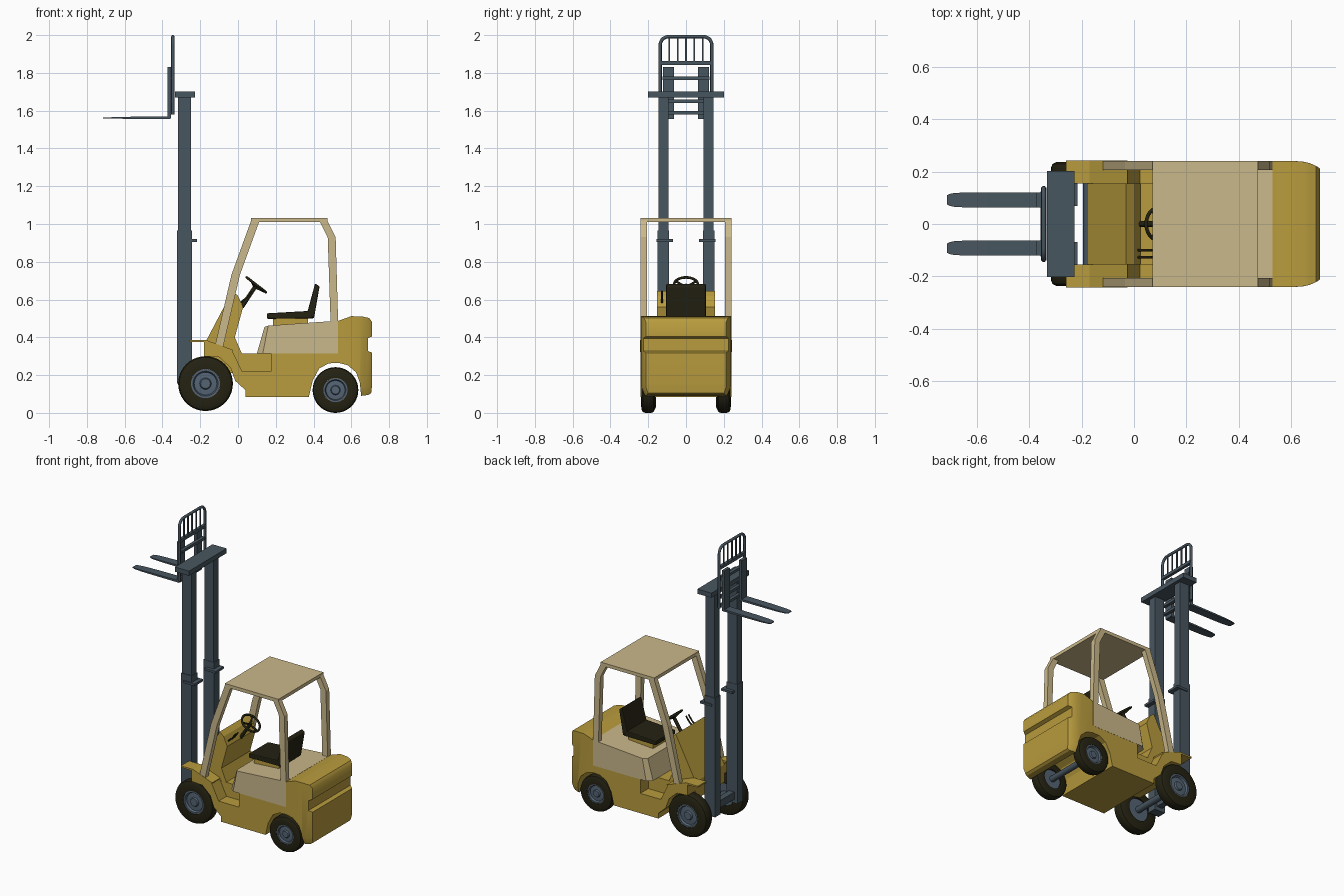
import bpy, bmesh, math
from mathutils import Matrix, Vector

if "Cube" in bpy.data.objects:
    bpy.data.objects.remove(bpy.data.objects["Cube"], do_unlink=True)


def material(name, rgb):
    m = bpy.data.materials.new(name)
    m.use_nodes = True
    m.diffuse_color = (*rgb, 1)
    m.node_tree.nodes["Principled BSDF"].inputs["Base Color"].default_value = (*rgb, 1)
    return m


YELLOW = material("yellow paint", (0.48, 0.33, 0.047))
CREAM = material("cream paint", (0.59, 0.48, 0.255))
STEEL = material("dark steel", (0.064, 0.092, 0.116))
HUB = material("hub grey", (0.09, 0.128, 0.175))
BLACK = material("black rubber", (0.018, 0.016, 0.006))


def finish(name, bm, mat, smooth=False, bevel=0):
    bmesh.ops.recalc_face_normals(bm, faces=bm.faces[:])
    me = bpy.data.meshes.new(name)
    bm.to_mesh(me)
    bm.free()
    me.materials.append(mat)
    if smooth:
        me.polygons.foreach_set("use_smooth", [True] * len(me.polygons))
        me.set_sharp_from_angle(angle=math.radians(35))
    ob = bpy.data.objects.new(name, me)
    bpy.context.collection.objects.link(ob)
    if bevel:
        b = ob.modifiers.new("bevel", "BEVEL")
        b.width, b.segments, b.limit_method = bevel, 2, "ANGLE"
    return ob


def prism_mesh(pts, y0, y1):
    """Side profile (x, z) extruded across the machine from y0 to y1."""
    bm = bmesh.new()
    face = bm.faces.new([bm.verts.new((x, y0, z)) for x, z in pts])
    new = bmesh.ops.extrude_face_region(bm, geom=[face])["geom"]
    bmesh.ops.translate(bm, vec=(0, y1 - y0, 0),
                        verts=[v for v in new if isinstance(v, bmesh.types.BMVert)])
    return bm


def prism(name, pts, y0, y1, mat, bevel=0):
    return finish(name, prism_mesh(pts, y0, y1), mat, bevel=bevel)


def box(name, x, y, z, mat, bevel=0):
    pts = [(x[0], z[0]), (x[1], z[0]), (x[1], z[1]), (x[0], z[1])]
    return prism(name, pts, y[0], y[1], mat, bevel)


def lathe(name, profile, centre, side, mat, steps=40):
    """Profile of (radius, outward offset) spun about the y axis."""
    bm = bmesh.new()
    vs = [bm.verts.new((r, side * o, 0)) for r, o in profile]
    edges = [bm.edges.new(p) for p in zip(vs, vs[1:])]
    bmesh.ops.spin(bm, geom=vs + edges, cent=(0, 0, 0), axis=(0, 1, 0),
                   angle=math.tau, steps=steps)
    bmesh.ops.remove_doubles(bm, verts=bm.verts[:], dist=1e-5)
    bmesh.ops.translate(bm, verts=bm.verts[:], vec=centre)
    return finish(name, bm, mat, smooth=True)


def tube(name, pts, radius, mat):
    cu = bpy.data.curves.new(name, "CURVE")
    cu.dimensions = "3D"
    cu.bevel_depth, cu.bevel_resolution, cu.use_fill_caps = radius, 2, True
    sp = cu.splines.new("POLY")
    sp.points.add(len(pts) - 1)
    for p, co in zip(sp.points, pts):
        p.co = (*co, 1)
    cu.materials.append(mat)
    ob = bpy.data.objects.new(name, cu)
    bpy.context.collection.objects.link(ob)


# Chassis, cabin floor and dashboard cowl
REAR_ARCH = [(0.375, 0.085), (0.395, 0.17), (0.43, 0.235), (0.48, 0.262), (0.53, 0.265)]
prism("chassis", [(-0.02, 0.2), (-0.02, 0.315), (0.53, 0.315)] + REAR_ARCH[::-1]
      + [(0.04, 0.085), (0.04, 0.12)], -0.155, 0.155, YELLOW)
prism("dash_cowl", [(-0.18, 0.24), (-0.18, 0.36), (-0.03, 0.645), (0, 0.62),
                    (0.027, 0.56), (-0.017, 0.4), (0.02, 0.315), (0.02, 0.2)],
      -0.154, 0.154, YELLOW)

for s, side in ((1, "left"), (-1, "right")):
    # Fender, boarding step and sill
    prism(side + "_sill", [(-0.18, 0.3), (-0.18, 0.38), (-0.03, 0.327), (0.022, 0.22),
                           (0.175, 0.22), (0.175, 0.315), (0.53, 0.315)]
          + REAR_ARCH[::-1] + [(0.04, 0.085), (0.04, 0.12), (-0.015, 0.17),
                               (-0.04, 0.24), (-0.1, 0.295)],
          s * 0.155, s * 0.24, YELLOW)
    prism(side + "_fender_lip", [(-0.26, 0.376), (-0.26, 0.386), (-0.17, 0.386),
                                 (-0.025, 0.333), (-0.03, 0.322), (-0.175, 0.374)],
          s * 0.155, s * 0.243, YELLOW)
    # Overhead guard pillars
    prism(side + "_front_pillar", [(-0.122, 0.355), (-0.035, 0.73), (0.07, 1.02),
                                   (0.115, 1.02), (0.01, 0.73), (-0.08, 0.345)],
          s * 0.206, s * 0.241, CREAM)
    prism(side + "_rear_pillar", [(0.43, 1.02), (0.472, 1.02), (0.517, 0.93),
                                  (0.53, 0.485), (0.49, 0.485), (0.475, 0.93)],
          s * 0.206, s * 0.241, CREAM)
box("roof", (0.07, 0.473), (-0.241, 0.241), (1.01, 1.033), CREAM)

# Engine hood with chamfered front corners
bm = prism_mesh([(0.1, 0.315), (0.14, 0.455), (0.16, 0.462), (0.53, 0.488), (0.53, 0.315)],
                -0.241, 0.241)
corner = [e for e in bm.edges if all(v.co.x < 0.15 for v in e.verts)
          and abs(e.verts[0].co.y - e.verts[1].co.y) < 0.01]
bmesh.ops.bevel(bm, geom=corner, offset=0.03, segments=1, affect="EDGES")
finish("engine_hood", bm, CREAM)

# Counterweight with rear groove, rounded towards the back
bm = prism_mesh([(0.53, 0.265), (0.53, 0.487), (0.6, 0.512), (0.66, 0.51), (0.695, 0.502),
                 (0.71, 0.48), (0.71, 0.405), (0.687, 0.395), (0.687, 0.328), (0.71, 0.318),
                 (0.71, 0.15), (0.705, 0.105), (0.69, 0.095), (0.652, 0.09), (0.645, 0.16),
                 (0.625, 0.215), (0.58, 0.253)], -0.24, 0.24)
for co, no in [((x, 0, 0), (1, 0, 0)) for x in (0.62, 0.65, 0.67, 0.69, 0.7)] + [((0, 0, 0.14), (0, 0, 1))]:
    bmesh.ops.bisect_plane(bm, geom=bm.verts[:] + bm.edges[:] + bm.faces[:],
                           plane_co=co, plane_no=no)
for v in bm.verts:
    t = max(0, (v.co.x - 0.6) / 0.11)
    w = 0.24 - 0.028 * t ** 3 - 0.4 * max(0, 0.14 - v.co.z)
    v.co.y = math.copysign(w, v.co.y)
finish("counterweight", bm, YELLOW, smooth=True)

# Seat
box("seat_base", (0.185, 0.37), (-0.09, 0.09), (0.45, 0.5), YELLOW)
prism("seat_cushion", [(0.153, 0.498), (0.153, 0.527), (0.38, 0.54), (0.4, 0.5)],
      -0.105, 0.105, BLACK, bevel=0.006)
prism("seat_back", [(0.365, 0.525), (0.408, 0.685), (0.432, 0.67), (0.402, 0.5)],
      -0.105, 0.105, BLACK, bevel=0.006)

# Steering wheel, column and control levers
hub = Vector((0.097, 0, 0.678))
tilt = Matrix.Rotation(0.66, 3, "Y")
bpy.ops.mesh.primitive_torus_add(major_radius=0.064, minor_radius=0.007, major_segments=32,
                                 minor_segments=8, location=hub, rotation=(0, 0.66, 0))
rim = bpy.context.object
rim.name = "steering_wheel"
rim.data.materials.append(BLACK)
bpy.ops.object.shade_smooth()
centre = hub - tilt @ Vector((0, 0, 0.015))
for i in range(3):
    a = math.tau * i / 3
    end = hub + tilt @ Vector((0.064 * math.cos(a), 0.064 * math.sin(a), 0))
    tube("wheel_spoke", [centre, end], 0.006, BLACK)
tube("steering_column", [hub, (0.02, 0, 0.56)], 0.011, BLACK)
for y in (-0.1, -0.127):
    tube("control_lever", [(0.01, y, 0.58), (0.045, y, 0.61), (0.07, y, 0.645)], 0.005, BLACK)

# Wheels and axles
def wheel(name, x, r, inner, outer, s):
    w = (outer - inner) / 2
    c = (x, s * (inner + outer) / 2, r + (0.01 if x < 0 else 0))
    h = r * 0.53
    lathe(name + "_tyre", [(h, -w), (r * 0.85, -w), (r * 0.96, -w * 0.8), (r, -w * 0.45),
                           (r, w * 0.45), (r * 0.96, w * 0.8), (r * 0.85, w), (h, w * 0.92),
                           (h, -w)], c, s, BLACK)
    lathe(name + "_hub", [(0, -w * 0.8), (h, -w * 0.8), (h, w * 0.85), (h * 0.86, w * 0.85),
                          (h * 0.78, w * 0.5), (h * 0.4, w * 0.55), (h * 0.33, w * 0.8),
                          (0, w * 0.8)], c, s, HUB, 32)


for s, side in ((1, "left"), (-1, "right")):
    wheel(side + "_front_wheel", -0.172, 0.145, 0.158, 0.237, s)
    wheel(side + "_rear_wheel", 0.516, 0.121, 0.165, 0.236, s)
tube("front_axle", [(-0.172, -0.19, 0.155), (-0.172, 0.19, 0.155)], 0.022, STEEL)
tube("rear_axle", [(0.516, -0.19, 0.121), (0.516, 0.19, 0.121)], 0.02, STEEL)

# Mast
for s, side in ((1, "left"), (-1, "right")):
    box(side + "_outer_rail", (-0.323, -0.243), (s * 0.09, s * 0.15), (0.155, 0.965), STEEL)
    box(side + "_inner_rail", (-0.318, -0.248), (s * 0.092, s * 0.146), (0.2, 1.68), STEEL)
    box(side + "_rail_bracket", (-0.3, -0.216), (s * 0.068, s * 0.157), (0.905, 0.92), STEEL)
box("mast_top_beam", (-0.333, -0.227), (-0.202, 0.202), (1.67, 1.702), STEEL)
box("mast_bottom_beam", (-0.3, -0.26), (-0.1, 0.1), (0.18, 0.23), STEEL)

# Carriage with load backrest
for z in (1.59, 1.65, 1.772):
    box("carriage_bar", (-0.357, -0.335), (-0.125, 0.125), (z - 0.009, z + 0.009), STEEL)
box("backrest_rail", (-0.355, -0.335), (-0.14, 0.14), (1.842, 1.862), STEEL)
outline = [(-0.137, 1.58)]
for cy, a0 in ((-0.092, 180), (0.092, 90)):
    for k in range(6):
        a = math.radians(a0 - 18 * k)
        outline.append((cy + 0.045 * math.cos(a), 1.947 + 0.045 * math.sin(a)))
outline.append((0.137, 1.58))
tube("backrest_frame", [(-0.345, y, z) for y, z in outline], 0.009, STEEL)
for i in range(-2, 3):
    y = i * 0.044
    box("backrest_bar", (-0.349, -0.341), (y - 0.004, y + 0.004), (1.85, 1.99), STEEL)

# Forks with tapered, rounded tips
for s, side in ((1, "left"), (-1, "right")):
    y = s * 0.092
    box(side + "_fork_shank", (-0.374, -0.354), (y - 0.029, y + 0.029), (1.558, 1.832), STEEL)
    bm = prism_mesh([(-0.715, 1.559), (-0.715, 1.564), (-0.56, 1.568), (-0.36, 1.57),
                     (-0.36, 1.556), (-0.6, 1.557)], y - 0.029, y + 0.029)
    for x in (-0.64, -0.69, -0.705):
        bmesh.ops.bisect_plane(bm, geom=bm.verts[:] + bm.edges[:] + bm.faces[:],
                               plane_co=(x, 0, 0), plane_no=(1, 0, 0))
    for v in bm.verts:
        t = max(0, (-0.64 - v.co.x) / 0.075)
        v.co.y = y + (v.co.y - y) * (1 - 0.12 * t - 0.28 * t ** 6)
    finish(side + "_fork_blade", bm, STEEL)
